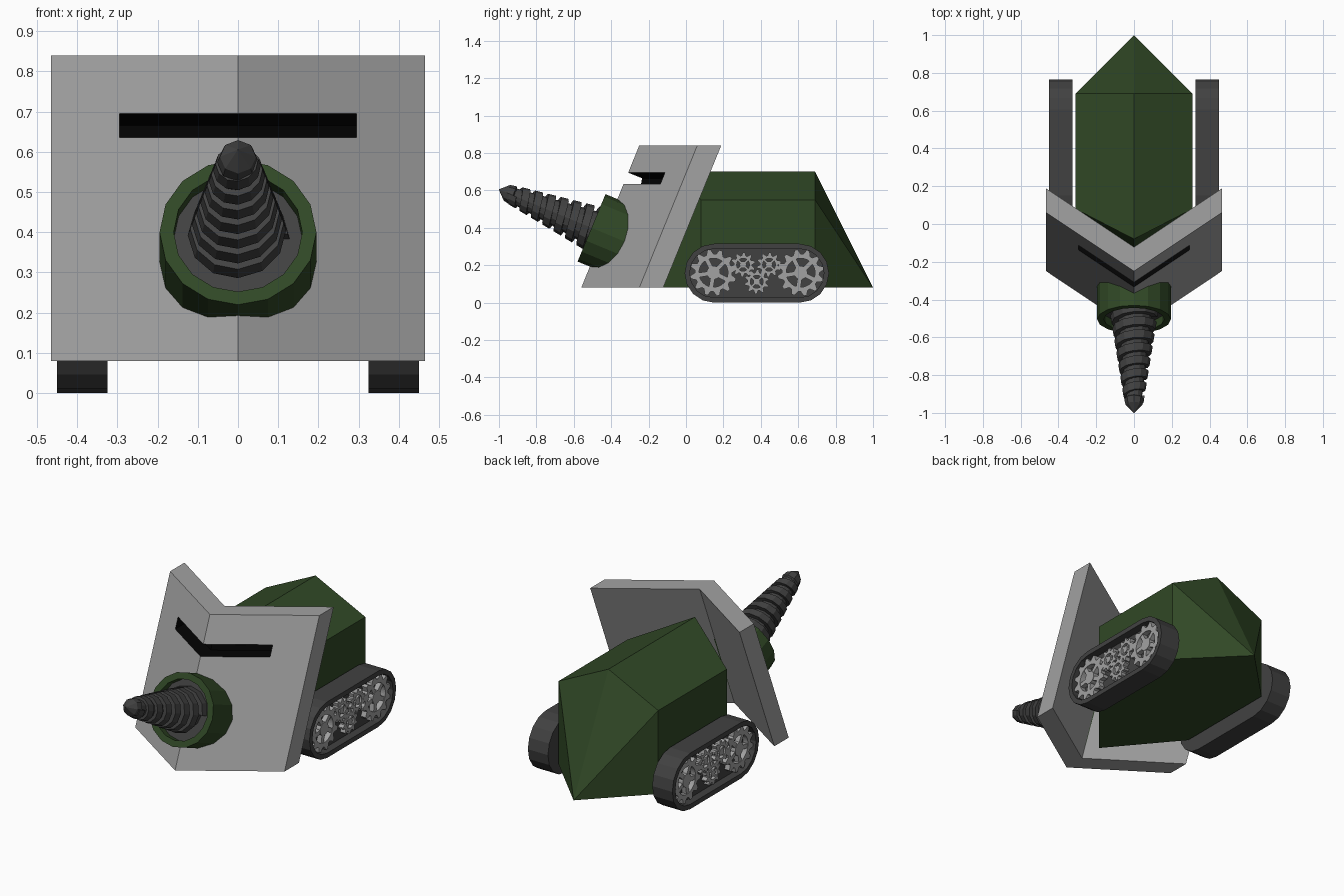
import bpy, bmesh
from math import sin, cos, pi, radians
from mathutils import Matrix, Vector

if "Cube" in bpy.data.objects:
    bpy.data.objects.remove(bpy.data.objects["Cube"])


def mat(name, rgb):
    m = bpy.data.materials.new(name)
    m.diffuse_color = (*rgb, 1)
    m.use_nodes = True
    m.node_tree.nodes["Principled BSDF"].inputs["Base Color"].default_value = m.diffuse_color
    return m


GREEN = mat("dark green", (0.030, 0.065, 0.019))
STEEL = mat("light steel", (0.36, 0.36, 0.36))
IRON = mat("dark iron", (0.053, 0.053, 0.053))
BLACK = mat("slot black", (0.001, 0.001, 0.001))


def finish(bm, name, mats, matrix=None):
    bmesh.ops.remove_doubles(bm, verts=bm.verts, dist=1e-5)
    bmesh.ops.recalc_face_normals(bm, faces=bm.faces)
    me = bpy.data.meshes.new(name)
    bm.to_mesh(me)
    bm.free()
    for m in mats:
        me.materials.append(m)
    ob = bpy.data.objects.new(name, me)
    bpy.context.collection.objects.link(ob)
    if matrix:
        ob.matrix_world = matrix
    return ob


def loft(bm, loops, caps=True, closed=False):
    """Skin equal-length point loops in order."""
    rows = [[bm.verts.new(p) for p in lp] for lp in loops]
    n = len(rows[0])
    pairs = list(zip(rows, rows[1:])) + ([(rows[-1], rows[0])] if closed else [])
    for a, b in pairs:
        for i in range(n):
            j = (i + 1) % n
            bm.faces.new((a[i], a[j], b[j], b[i]))
    if caps and not closed:
        bm.faces.new(rows[0])
        bm.faces.new(rows[-1])


def ring(r, z, n):
    return [(r * cos(2 * pi * i / n), r * sin(2 * pi * i / n), z) for i in range(n)]


def mirror_x(ob):
    ob.modifiers.new("Mirror", 'MIRROR')


# hull: boat-nosed box with a ridged roof and a pointed tail
bm = bmesh.new()
W = 0.31


def hull_station(y_side, y_ridge, y_keel):
    return [(-W, y_side, 0.08), (-W, y_side, 0.55), (0, y_ridge, 0.70),
            (W, y_side, 0.55), (W, y_side, 0.08), (0, y_keel, 0.08)]


front, rear = [[bm.verts.new(p) for p in s] for s in
               (hull_station(0.08, -0.08, -0.29), hull_station(0.69, 0.69, 0.69))]
tail = bm.verts.new((0, 1.0, 0.08))
for i in range(6):
    j = (i + 1) % 6
    bm.faces.new((front[i], front[j], rear[j], rear[i]))
    if i < 4:
        bm.faces.new((rear[i], rear[j], tail))
bm.faces.new((rear[4], rear[5], tail))
bm.faces.new((rear[5], rear[0], tail))
bm.faces.new((front[0], front[1], front[2], front[5]))
bm.faces.new((front[2], front[3], front[4], front[5]))
finish(bm, "hull", [GREEN])

# shield: V-shaped plate leaning back
bm = bmesh.new()
SW, V = 0.465, 0.667


def shield_loop(y, z):
    return [(-SW, y + V * SW, z), (0, y, z), (SW, y + V * SW, z),
            (SW, y + V * SW + 0.128, z), (0, y + 0.128, z), (-SW, y + V * SW + 0.128, z)]


loft(bm, [shield_loop(-0.56, 0.08), shield_loop(-0.25, 0.84)], caps=False)
bm.verts.ensure_lookup_table()
for k in (0, 6):
    v = bm.verts
    bm.faces.new((v[k], v[k + 1], v[k + 4], v[k + 5]))
    bm.faces.new((v[k + 1], v[k + 2], v[k + 3], v[k + 4]))
shield = finish(bm, "shield", [STEEL, BLACK])

# viewing slot cut into the shield
bm = bmesh.new()
slot = [(-0.42, 0.695), (-0.309, 0.695), (-0.235, 0.665), (-0.24, 0.635), (-0.42, 0.635)]
loft(bm, [[(x, y + V * abs(x), z) for y, z in slot] for x in (-0.295, 0, 0.295)])
for f in bm.faces:
    f.material_index = 1
cutter = finish(bm, "slot_cutter", [STEEL, BLACK])
cutter.hide_render = True
cut = shield.modifiers.new("Slot", 'BOOLEAN')
cut.operation, cut.object, cut.solver = 'DIFFERENCE', cutter, 'EXACT'
bpy.context.view_layer.objects.active = shield
bpy.ops.object.modifier_apply(modifier=cut.name)
bpy.data.objects.remove(cutter)

# drill frame: local z runs along the drill axis
AXIS = Matrix.Translation((0, -0.505, 0.40)) @ Matrix.Rotation(radians(67.5), 4, 'X')

# collar: open ring with a dark floor
bm = bmesh.new()
loft(bm, [ring(r, z, 16) for r, z in
          ((0.195, -0.19), (0.195, 0), (0.16, 0), (0.16, -0.045))])
for f in bm.faces:
    c = f.calc_center_median()
    f.material_index = int(c.xy.length < 0.01 and c.z > -0.1)
finish(bm, "drill_collar", [GREEN, IRON], AXIS)


# drill: tapered core, point and helical thread
def drill_r(t):
    return 0.122 - 0.15 * t


bm = bmesh.new()
loft(bm, [ring(0.76 * drill_r(t), t, 12) for t in (-0.05, 0.47)])
loft(bm, [ring(r, t, 8) for r, t in ((0.03, 0.44), (0.052, 0.455), (0.045, 0.49), (0.001, 0.536))])
PITCH, LAND, SEG = 0.07, 0.042, 12
thread = []
for i in range(int(7 * SEG) + 1):
    t, a = -0.055 + PITCH * i / SEG, 2 * pi * i / SEG
    thread.append([(r * cos(a), r * sin(a), z) for r, z in (
        (0.6 * drill_r(t), t), (drill_r(t), t),
        (drill_r(t + LAND), t + LAND), (0.6 * drill_r(t), t + LAND))])
loft(bm, thread)
finish(bm, "drill_bit", [IRON], AXIS)

# tracks: stadium blocks with a recessed outer face
Y0, Y1, ZC, R = 0.15, 0.607, 0.1575, 0.1575


def stadium(r, x):
    pts = []
    for yc, start in ((Y1, -pi / 2), (Y0, pi / 2)):
        pts += [(x, yc + r * cos(start + pi * k / 8), ZC + r * sin(start + pi * k / 8))
                for k in range(9)]
    return pts


bm = bmesh.new()
loft(bm, [stadium(R, 0.325), stadium(R, 0.45), stadium(R - 0.027, 0.45), stadium(R - 0.027, 0.405)])
mirror_x(finish(bm, "tracks", [IRON]))

# gears: toothed ring, spokes and hub
X0, X1 = 0.40, 0.435


def gear(name, y, z, r, teeth, root, inner, hub, spokes, width):
    bm = bmesh.new()

    def circle(radius_of, x):
        n = teeth * 4
        return [(x, y + radius_of(i) * cos(2 * pi * i / n), z + radius_of(i) * sin(2 * pi * i / n))
                for i in range(n)]

    def outer(i):
        return r if i % 4 in (1, 2) else root

    def const(value):
        return lambda i: value

    loft(bm, [circle(outer, X0), circle(outer, X1),
              circle(const(inner), X1), circle(const(inner), X0)], closed=True)
    loft(bm, [circle(const(hub), X0), circle(const(hub), X1)])
    for k in range(spokes):
        a = 2 * pi * k / spokes + pi / 4
        d, s = Vector((0, cos(a), sin(a))), Vector((0, -sin(a), cos(a))) * width / 2
        c = Vector((0, y, z))
        quad = [c + d * hub * 0.8 - s, c + d * hub * 0.8 + s,
                c + d * (inner + 0.004) + s, c + d * (inner + 0.004) - s]
        loft(bm, [[p + Vector((x, 0, 0)) for p in quad] for x in (X0, X1 - 0.003)])
    mirror_x(finish(bm, name, [STEEL]))


for name, y in (("front_wheel_gear", 0.147), ("rear_wheel_gear", 0.613)):
    gear(name, y, 0.16, 0.125, 12, 0.10, 0.077, 0.036, 5, 0.024)
for name, y, z in (("front_idler_gear", 0.305, 0.203), ("rear_idler_gear", 0.444, 0.203),
                   ("lower_idler_gear", 0.378, 0.112)):
    gear(name, y, z, 0.066, 10, 0.049, 0.034, 0.018, 4, 0.012)
